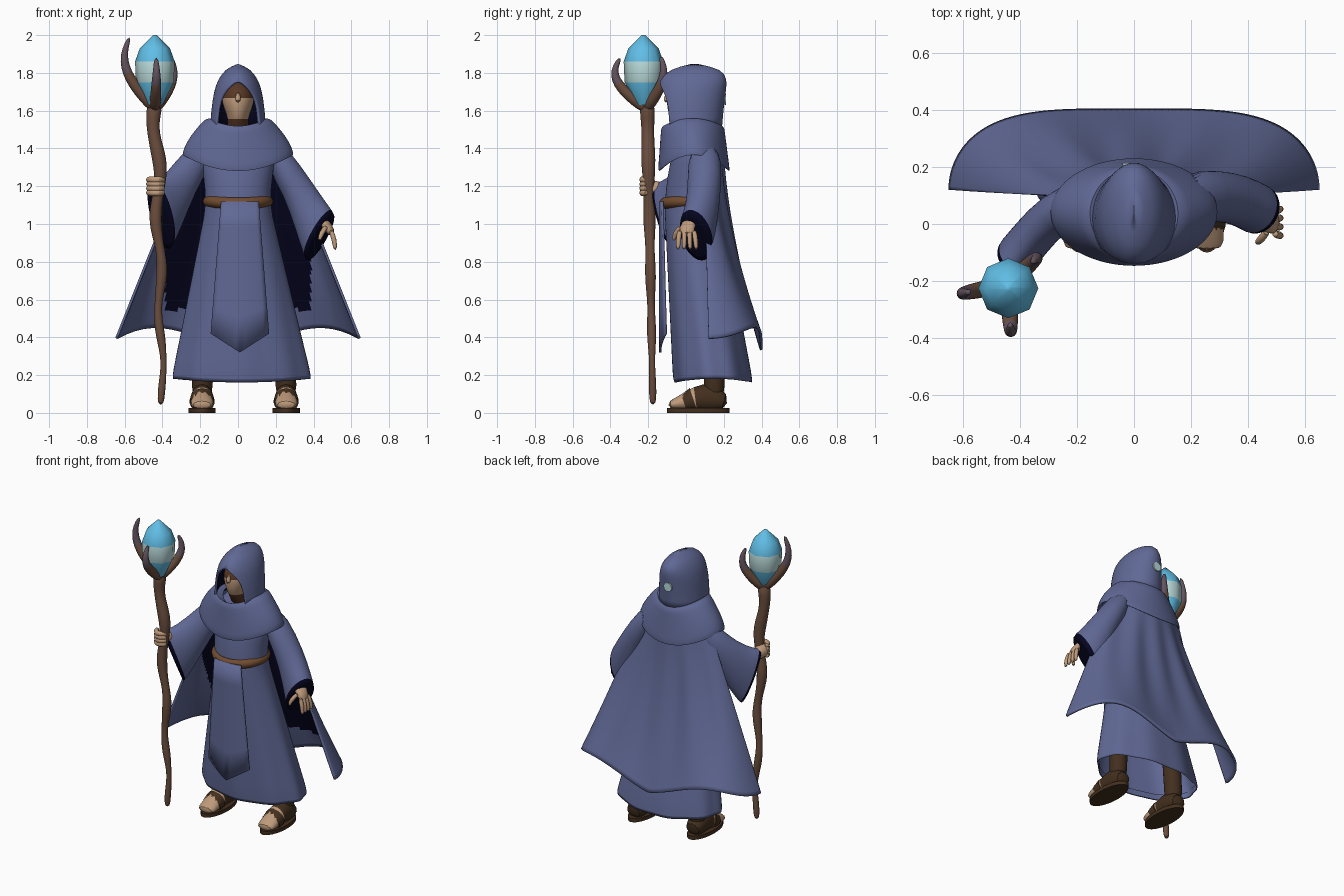
import bpy, bmesh
from math import sin, cos, pi, radians
from mathutils import Vector

cube = bpy.data.objects.get("Cube")
if cube:
    bpy.data.objects.remove(cube)


def material(name, red, green, blue):
    """Flat material; display values are turned into linear ones."""
    colour = [value ** 2.2 for value in (red, green, blue)] + [1]
    mat = bpy.data.materials.new(name)
    mat.use_nodes = True
    mat.diffuse_color = colour
    shader = mat.node_tree.nodes["Principled BSDF"]
    shader.inputs["Base Color"].default_value = colour
    shader.inputs["Roughness"].default_value = .9
    return mat


CLOTH = material("blue_cloth", .38, .41, .58)
NAVY = material("dark_lining", .05, .05, .14)
WOOD = material("staff_wood", .42, .31, .25)
TIP = material("prong_tip", .39, .33, .37)
LEATHER = material("belt_leather", .44, .3, .2)
BOOT = material("boot_brown", .27, .2, .14)
SKIN = material("skin", .74, .6, .48)
SHADE = material("face_brown", .35, .23, .16)
BLUE = material("crystal_blue", .38, .74, .9)
PALE = material("crystal_pale", .72, .85, .85)


def span(count):
    """Even steps from zero to one."""
    return [step / count for step in range(count + 1)]


def loft(name, rows, mats, caps=False, bands=None, rule=None, subdiv=1, solid=0):
    """Skin rows of points; bands gives a slot per row, rule a slot per face centre."""
    bm = bmesh.new()
    grid = [[bm.verts.new(point) for point in row] for row in rows]
    for index, (low, high) in enumerate(zip(grid, grid[1:])):
        for a, b, c, d in zip(low, low[1:], high[1:], high):
            face = bm.faces.new((a, b, c, d))
            if bands:
                face.material_index = bands[index]
            if rule:
                face.material_index = rule(face.calc_center_median())
    if caps:
        bm.faces.new(grid[0][:0:-1]).material_index = bands[0] if bands else 0
        bm.faces.new(grid[-1][:-1]).material_index = bands[-1] if bands else 0
    bmesh.ops.remove_doubles(bm, verts=bm.verts, dist=.00001)
    if caps:
        bmesh.ops.recalc_face_normals(bm, faces=bm.faces)
    mesh = bpy.data.meshes.new(name)
    bm.to_mesh(mesh)
    bm.free()
    for mat in mats:
        mesh.materials.append(mat)
    mesh.polygons.foreach_set("use_smooth", [True] * len(mesh.polygons))
    mesh.set_sharp_from_angle(angle=radians(60))
    obj = bpy.data.objects.new(name, mesh)
    bpy.context.collection.objects.link(obj)
    if subdiv:
        modifier = obj.modifiers.new("rounding", "SUBSURF")
        modifier.levels = modifier.render_levels = subdiv
    if solid:
        modifier = obj.modifiers.new("thickness", "SOLIDIFY")
        modifier.thickness = solid
        modifier.offset = -1
        modifier.material_offset = 1


def ring(z, width, front, back, x=0, drop=0, gap=0, fold=0, sides=36):
    """Level oval from front to back, open at the front by gap degrees each way."""
    start, middle, depth = radians(gap), (front + back) / 2, (back - front) / 2
    points = []
    for step in span(sides):
        angle = start + (2 * pi - 2 * start) * step
        wave = 1 + fold * cos(9 * angle)
        points.append((x + width * wave * sin(angle), middle - depth * wave * cos(angle),
                       z - drop * cos(angle) ** 2))
    return points


def tube(name, path, radii, mats, ref=(0, 0, 1), width=None, upright=0, sides=12, **options):
    """Loft ovals along a path; upright turns the ovals towards ref."""
    points, ref, rows = [Vector(point) for point in path], Vector(ref), []
    for index, (point, radius) in enumerate(zip(points, radii)):
        ahead = points[min(index + 1, len(points) - 1)] - points[max(index - 1, 0)]
        across = ahead.cross(ref).normalized()
        up = across.cross(ahead).normalized().lerp(ref, upright).normalized()
        rows.append([point + across * (width or radius) * cos(2 * pi * step)
                     + up * radius * sin(2 * pi * step) for step in span(sides)])
    loft(name, rows, mats, caps=True, **options)


# Robe: straight flare from belt to folded hem, turned in at the bottom, then the torso
skirt = [ring(.18 + .92 * t, .37 - .2 * t, -.065 - .05 * t, .36 - .18 * t, .02 * (1 - t),
              drop=.02 * (1 - t), fold=.03 * (1 - t)) for t in span(8)]
torso = [ring(1.25, .18, -.1, .18), ring(1.4, .21, -.07, .18), ring(1.5, .12, 0, .16)]
loft("robe", [ring(z, .355, -.05, .345, .02, drop=.02, fold=.03) for z in (.22, .175)]
     + skirt + torso, [CLOTH])

# Front panel with a pointed end
panel = []
for t in span(5):
    half = .155 - .055 * t
    sweep = [half * (2 * step - 1) for step in span(12)]
    panel.append([(x + .01, 1.3 * x * x - .143,
                   .42 + .7 * t - .1 * (1 - t) ** 3 * (1 - abs(x) / half)) for x in sweep])
loft("front_panel", panel, [CLOTH], subdiv=0, solid=.012)

# Belt with a rounded outer side
belt = []
for t in span(6):
    bulge = .022 * sin(pi * t) ** .6
    belt.append(ring(1.09 + .06 * t, .165 + bulge, -.12 - bulge, .185 + bulge, drop=.01))
loft("belt", belt, [LEATHER])

# Cape: fan spreading to two side tips, with dark lining near the body
cape = []
for step in span(40):
    fall = 1 - step
    row = []
    for across in span(90):
        u = sin(pi * (.5 - across))
        side = abs(u)
        hem = .335 + .12 * sin(2.6 * side ** 1.3)
        near, far = .2 - .1 * side ** 2, .12 + .285 * (1 - side ** 4) ** .5
        ripple = .008 * cos(14 * u) * sin(pi * fall)
        row.append((u * (.25 + .4 * fall), near + (far - near) * fall ** 1.7 + ripple,
                    1.4 + (hem - 1.4) * fall))
    cape.append(row)
loft("cape", cape, [CLOTH, NAVY, CLOTH, CLOTH], subdiv=0, solid=.014,
     rule=lambda centre: 0 if abs(centre.x) < .39 and centre.z > .55 else 2)

# Shoulder mantle, drooping at front and back, turned in at both edges
drape = [ring(1.355 + .22 * t, .3 - .145 * t ** 1.6, -.15 + .02 * t, .235 - .035 * t,
              drop=.09 - .05 * t) for t in span(5)]
loft("mantle", [ring(1.38, .27, -.12, .21, drop=.08)] + drape
     + [ring(1.53, .11, -.08, .15, drop=.04)], [CLOTH])

# Hood with an arched opening and dark lining
loft("hood", [
    ring(1.5, .15, -.15, .19, gap=50),
    ring(1.62, .14, -.16, .2, gap=52),
    ring(1.69, .13, -.155, .21, gap=40),
    ring(1.735, .118, -.15, .215, gap=20),
    ring(1.765, .104, -.138, .215),
    ring(1.82, .07, -.09, .195),
    ring(1.848, .001, .03, .06)], [CLOTH, NAVY], solid=.014)
tube("hood_patch", [(-.01, y, 1.66) for y in (.204, .213)], (.03, .03), [PALE], subdiv=0)

# Head with shaded neck and brow
loft("head", [
    ring(1.48, .06, -.03, .1),
    ring(1.56, .05, -.085, .1),
    ring(1.61, .075, -.1, .12),
    ring(1.67, .09, -.103, .13),
    ring(1.72, .08, -.09, .13),
    ring(1.77, .02, 0, .06)], [SKIN, SHADE], bands=[1, 0, 0, 1, 1])
tube("nose", [(0, -.095, 1.7), (0, -.108, 1.64)], (.012, .018), [SKIN], ref=(0, 1, 0))

# Wide sleeves, dark at the open cuff
tube("right_sleeve", [(-.17, .09, 1.4), (-.28, .04, 1.25), (-.36, -.05, 1.1),
                      (-.41, -.11, 1.04), (-.413, -.113, 1.036)],
     (.08, .1, .15, .19, .19), [CLOTH, NAVY], width=.075, upright=.5, sides=24,
     bands=[0, 0, 0, 1])
tube("left_sleeve", [(.17, .1, 1.4), (.29, .1, 1.23), (.37, .085, 1.06),
                     (.435, .05, .93), (.437, .049, .926)],
     (.08, .09, .12, .15, .15), [CLOTH, NAVY], width=.09, upright=.5, sides=24,
     bands=[0, 0, 0, 1])

# Right hand gripping the staff
tube("right_hand", [(-.38, -.06, 1.15), (-.44, -.16, 1.19), (-.45, -.23, 1.2)],
     (.03, .045, .045), [SKIN])
for t in span(3):
    z = 1.165 + .07 * t
    tube("right_finger", [(-.48, -.18, z), (-.46, -.23, z), (-.42, -.24, z), (-.39, -.2, z)],
         [.017] * 4, [SKIN])

# Left hand, open and relaxed
tube("left_hand", [(.4, .05, 1.07), (.46, .015, 1), (.48, .005, .98), (.5, .005, .94)],
     (.03, .025, .025, .02), [SKIN], width=.042)
for t in span(3):
    y = .075 * t - .033
    tube("left_finger", [(.49, y, .97), (.51, y * 1.2, .92), (.515, y * 1.3, .86)],
         (.014, .014, .011), [SKIN])
tube("left_thumb", [(.47, -.02, .99), (.44, -.06, .95), (.43, -.065, .91)],
     (.015, .014, .01), [SKIN])

# Legs, feet and sandals
for side, x in (("right", -.19), ("left", .255)):
    tube(side + "_leg", [(x * .85, .14, .55), (x, .15, .22), (x, .15, .05)],
         (.06, .058, .06), [BOOT], ref=(0, 1, 0))
    tube(side + "_foot", [(x, .22, .05), (x, .13, .085), (x, .05, .075), (x, -.03, .05), (x, -.095, .04)],
         (.045, .085, .07, .04, .022), [BOOT, SKIN], width=.062, bands=[0, 0, 1, 1])
    tube(side + "_strap", [(x, .04, .068), (x, -.01, .052)], (.066, .048), [BOOT],
         width=.066, subdiv=0)
    loft(side + "_sole", [ring(z, .072, -.1, .23, x) for z in (0, .025)], [BOOT],
         caps=True, subdiv=0)

# Gnarled staff, thicker and more crooked towards the top
tube("staff", [(-.4 - .035 * t + (.01 + .01 * t) * sin(20 * t - 1.3), -.175 - .03 * t, .04 + 1.6 * t)
               for t in span(24)],
     [.016 + .024 * t + .004 * sin(33 * t) for t in span(24)], [WOOD], ref=(1, 0, 0))

# Prongs curving out and up around the crystal
for dx, dy, height in ((-.97, -.2, .38), (.05, -1, .27), (.6, .55, .28)):
    reach = [.17 * sin(2.2 * t) for t in span(6)]
    tube("staff_prong", [(-.44 + dx * out, -.21 + dy * out, 1.61 + height * t)
                         for out, t in zip(reach, span(6))],
         [.032 - .022 * t * t for t in span(6)], [WOOD, TIP], ref=(-dy, dx, 0),
         bands=[0, 0, 0, 1, 1, 1])

# Crystal with a pale middle band
gem = ((1.63, .04), (1.75, .1), (1.86, .105), (1.93, .08), (2, .01))
loft("crystal", [ring(z, r, -.225 - r, -.225 + r, -.44, sides=8) for z, r in gem],
     [BLUE, PALE], caps=True, bands=[0, 1, 0, 0], subdiv=0)
